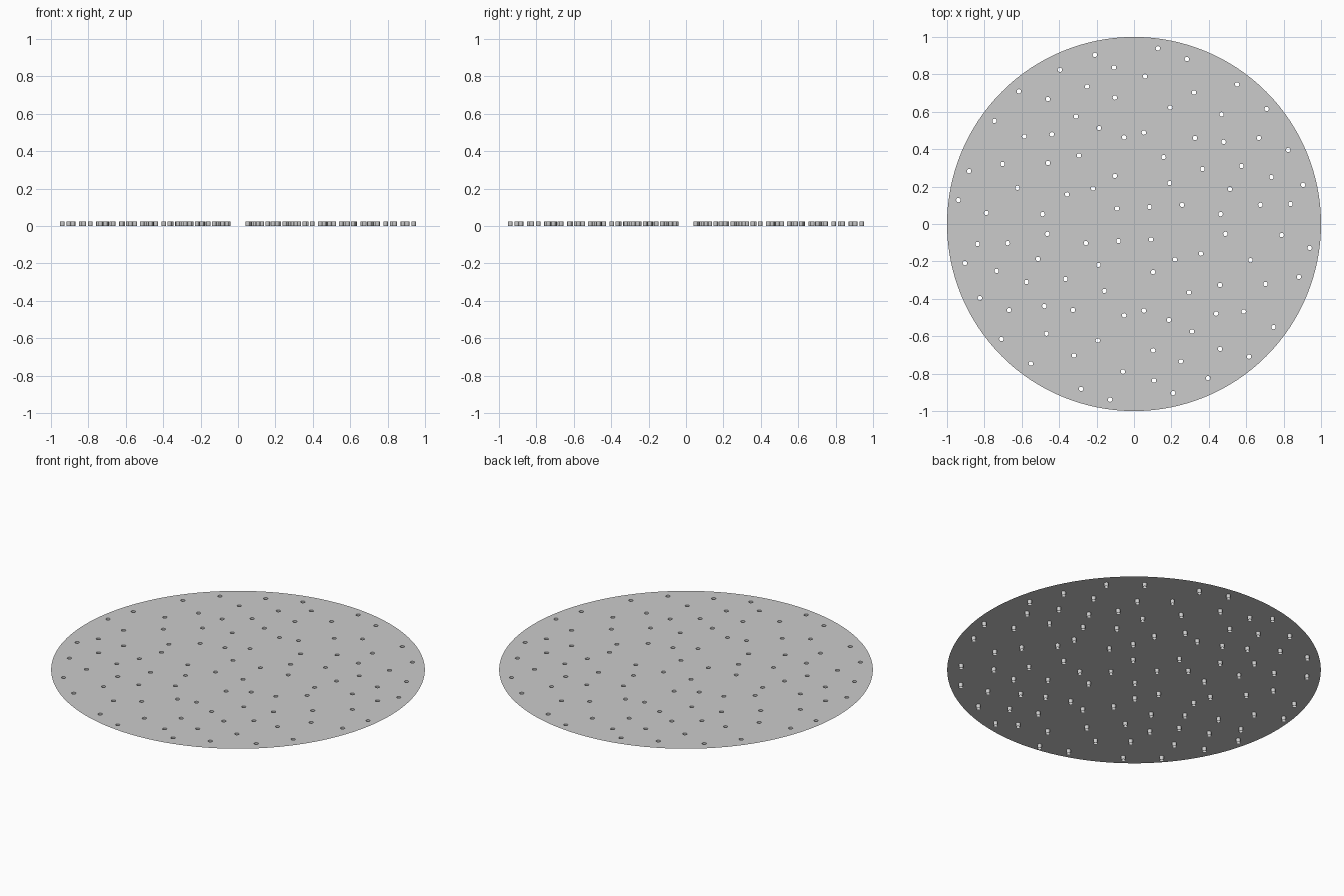
import bpy, bmesh, math
from mathutils import Vector

if "Cube" in bpy.data.objects:
    bpy.data.objects.remove(bpy.data.objects["Cube"])

TOP = 0.024        # height of the disc face
HOLE_R = 0.012
HOLE_SIDES = 16
RIM_SIDES = 128

# hole centres in one quadrant; the pattern repeats every 90 degrees
HOLES = [
    (.128, .939), (.283, .882), (.059, .789), (.551, .746), (.321, .703),
    (.193, .623), (.709, .615), (.468, .586), (.053, .489), (.326, .460),
    (.479, .439), (.668, .460), (.824, .396), (.158, .358), (.366, .294),
    (.575, .310), (.735, .251), (.904, .209), (.190, .219), (.513, .187),
    (.083, .091), (.257, .102), (.463, .053), (.676, .102), (.837, .107),
]

bm = bmesh.new()


def ring(cx, cy, r, n, z):
    return [bm.verts.new((cx + r * math.cos(2 * math.pi * i / n),
                          cy + r * math.sin(2 * math.pi * i / n), z))
            for i in range(n)]


def loop_edges(vs):
    return [bm.edges.new((vs[i], vs[(i + 1) % len(vs)])) for i in range(len(vs))]


# outer rim and hole outlines
edges = loop_edges(ring(0, 0, 1.0, RIM_SIDES, TOP))
rims = []
for x, y in HOLES:
    for _ in range(4):
        vs = ring(x, y, HOLE_R, HOLE_SIDES, TOP)
        edges += loop_edges(vs)
        rims.append(((x, y), vs))
        x, y = -y, x

# perforated sheet
bmesh.ops.triangle_fill(bm, use_beauty=True, use_dissolve=False,
                        edges=edges, normal=Vector((0, 0, 1)))
for f in bm.faces:
    f.normal_update()
    if f.normal.z < 0:
        f.normal_flip()

# open sleeve hanging below each hole
for (x, y), top in rims:
    low = ring(x, y, HOLE_R, HOLE_SIDES, 0)
    for i in range(HOLE_SIDES):
        j = (i + 1) % HOLE_SIDES
        f = bm.faces.new((top[i], top[j], low[j], low[i]))
        f.smooth = True

# keep the hole rims sharp
for e in edges:
    if e.is_valid:
        e.smooth = False

mesh = bpy.data.meshes.new("perforated_disc")
bm.to_mesh(mesh)
bm.free()
disc = bpy.data.objects.new("perforated_disc", mesh)
bpy.context.collection.objects.link(disc)
